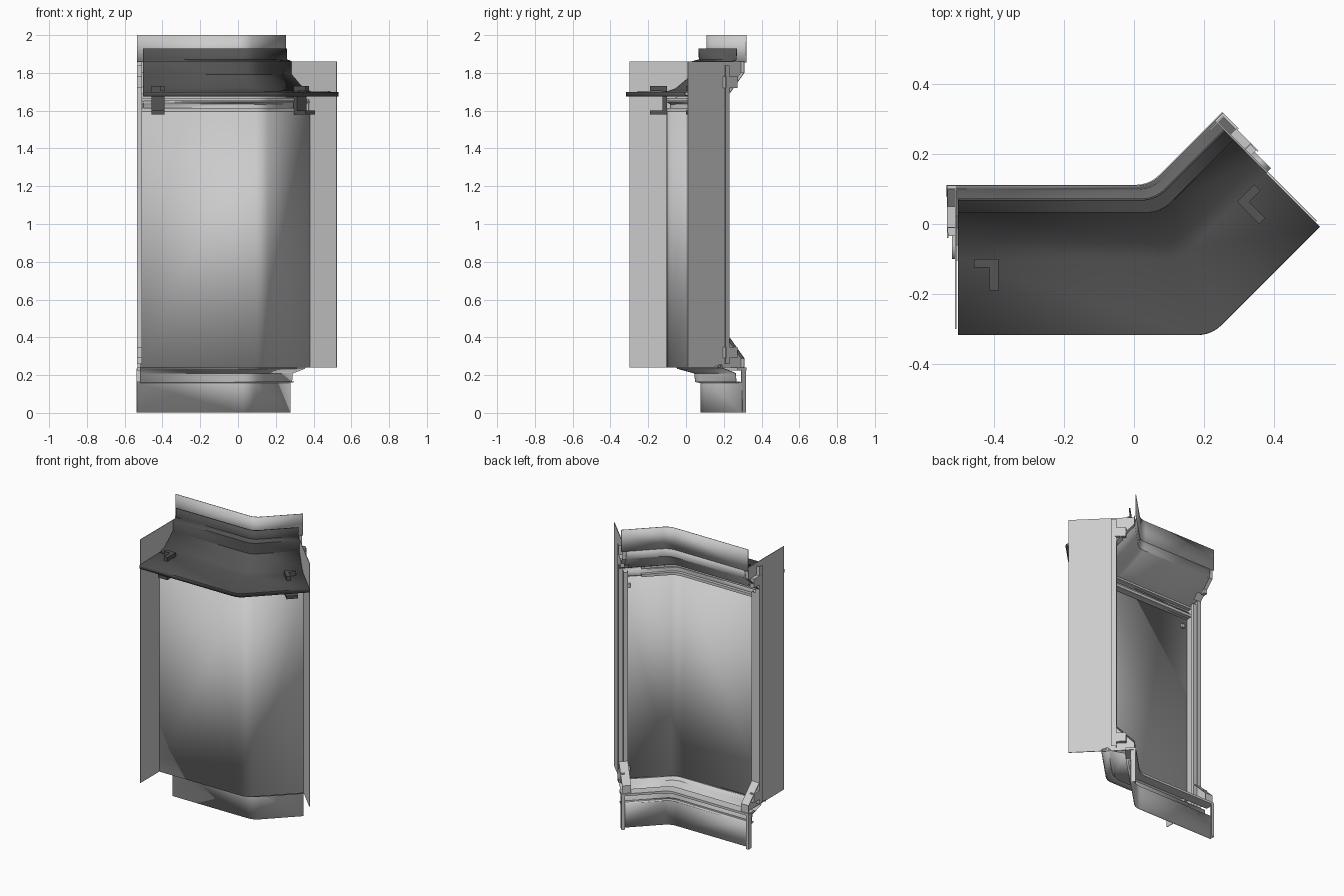
import bpy, bmesh, math

if "Cube" in bpy.data.objects:
    bpy.data.objects.remove(bpy.data.objects["Cube"])

C = 0.09 / math.sqrt(2)      # distance of the bent run from the origin
R2 = math.sqrt(2)
LEFT, RIGHT = -0.508, 0.373  # end positions of the straight and angled runs


def make(name, verts, faces, thick=0.004, smooth=True, mat=None):
    me = bpy.data.meshes.new(name)
    me.from_pydata(verts, [], faces)
    bm = bmesh.new()
    bm.from_mesh(me)
    bmesh.ops.recalc_face_normals(bm, faces=bm.faces)
    bm.to_mesh(me)
    bm.free()
    ob = bpy.data.objects.new(name, me)
    bpy.context.collection.objects.link(ob)
    if thick:
        m = ob.modifiers.new("thickness", "SOLIDIFY")
        m.thickness, m.offset = thick, 0
    if smooth:
        bpy.ops.object.select_all(action='DESELECT')
        ob.select_set(True)
        bpy.context.view_layer.objects.active = ob
        bpy.ops.object.shade_smooth_by_angle(angle=math.radians(25))
    if mat:
        me.materials.append(mat)
    return ob


def angled(s, d, z):
    # point on the 45 degree run: s along it, d outward
    return ((s + d + C) / R2, (s - d - C) / R2, z)


def run(d, z, left, right, t=0.042, n=8):
    # plan path at outward offset d, with a rounded bend
    cx, cy = 0.09 + math.tan(math.pi / 8) * d, -d
    pts = [(left, cy, z)]
    for i in range(n + 1):
        k = i / n
        a, b = (1 - k) ** 2 * t, k * k * t / R2
        pts.append((cx - a + b, cy + b, z))
    pts.append(angled(right, d, z))
    return pts


def sweep(name, prof, left=LEFT, right=RIGHT, closed=False, **kw):
    rows = [run(d, z, left, right) for d, z in prof]
    w = len(rows[0])
    verts = [p for r in rows for p in r]
    faces = []
    k = len(rows)
    for j in range(k if closed else k - 1):
        a, b = j * w, (j + 1) % k * w
        faces += [(a + i, a + i + 1, b + i + 1, b + i) for i in range(w - 1)]
    if closed:
        faces += [[j * w for j in range(k)], [j * w + w - 1 for j in reversed(range(k))]]
    return make(name, verts, faces, **kw)


def end_pt(side, u, d, z):
    # u = distance outward beyond the end of a run
    return (LEFT - u, -d, z) if side == "left" else angled(RIGHT + u, d, z)


def end_strip(name, side, path, z0, z1, **kw):
    n = len(path)
    v = [end_pt(side, u, d, z) for z in (z0, z1) for u, d in path]
    return make(name, v, [(i, i + 1, n + i + 1, n + i) for i in range(n - 1)], **kw)


def end_box(name, side, u0, u1, d0, d1, z0, z1, **kw):
    v = [end_pt(side, u, d, z) for z in (z0, z1) for u, d in
         ((u0, d0), (u1, d0), (u1, d1), (u0, d1))]
    f = [(0, 1, 2, 3), (4, 5, 6, 7)] + [(i, (i + 1) % 4, 4 + (i + 1) % 4, 4 + i) for i in range(4)]
    return make(name, v, f, thick=0, smooth=False, **kw)


dark = bpy.data.materials.new("dark_metal")
dark.diffuse_color = (0.09, 0.09, 0.09, 1)
dark.use_nodes = True
dark.node_tree.nodes["Principled BSDF"].inputs["Base Color"].default_value = dark.diffuse_color

# Bent front panel
sweep("front_panel", [(0.1, 0.24), (0.1, 1.6)])

# Hood: upright flange, steps, slope and projecting plate with lip
sweep("hood", [(-0.07, 1.93), (-0.07, 1.87), (-0.035, 1.86), (-0.035, 1.79),
               (0.055, 1.715), (0.1, 1.70), (0.315, 1.697), (0.315, 1.675)],
      right=0.371, left=-0.503, thick=0.006, mat=dark)
sweep("hood_underside", [(0.315, 1.678), (0.1, 1.68)], right=0.371, left=-0.503, mat=dark)

# Ribbed head and upper back panel
sweep("head_frame", [(0.1, 1.59), (0.082, 1.6), (0.082, 1.635), (0.1, 1.645), (0.07, 1.66),
                     (0.01, 1.69), (-0.10, 1.80), (-0.11, 1.86)])
sweep("upper_back_panel", [(-0.11, 1.855), (-0.11, 2.0)], left=-0.535, right=0.405)
for i, z in enumerate((1.595, 1.65)):
    sweep(f"head_rail_{i + 1}", [(0.104, z), (0.06, z), (0.06, z + 0.018), (0.104, z + 0.018)],
          right=0.25, closed=True, thick=0)

# Sill and lower skirt
sweep("sill", [(0.1, 0.242), (0.06, 0.255), (0.045, 0.235), (-0.045, 0.21),
               (-0.05, 0.165), (-0.078, 0.16)], left=-0.52, right=0.39)
sweep("lower_skirt", [(-0.05, 0.165), (-0.078, 0.16), (-0.078, 0.002)],
      left=-0.535, right=0.405)
sweep("skirt_bead", [(-0.045, 0.225), (-0.11, 0.225), (-0.11, 0.24), (-0.045, 0.24)],
      left=-0.535, right=0.405, closed=True, thick=0)

FIN = [(0.3, 0.24), (0.3, 1.86), (-0.1, 1.86), (-0.1, 1.8), (0.01, 1.69),
       (0.01, 0.4), (-0.1, 0.29), (-0.1, 0.24)]
for side in ("left", "right"):
    # Side fin with flared back corners
    make(f"{side}_side_fin", [end_pt(side, 0.002, d, z) for d, z in FIN],
         [range(len(FIN))], smooth=False)
    # Folded edge channel, inner jamb and skirt return
    end_strip(f"{side}_edge_channel", side, [(0, 0.01), (0.025, 0.01), (0.025, 0.04)],
              0.26, 1.84, smooth=False)
    end_strip(f"{side}_jamb", side, [(-0.006, 0.1), (-0.006, 0.012), (-0.03, 0.012), (-0.03, 0.03)],
              0.245, 1.66, smooth=False)
    end_strip(f"{side}_skirt_return", side, [(0.028, -0.078), (0.028, -0.108), (0.01, -0.108)],
              0.002, 0.235, smooth=False)
    # Sloped flanges closing the flared corners
    for tag, zz in (("lower", ((0.01, 0.4), (-0.1, 0.29), (-0.1, 0.24))),
                    ("upper", ((0.01, 1.69), (-0.1, 1.8), (-0.1, 1.86)))):
        v = [end_pt(side, u, d, z) for d, z in zz for u in (-0.03, 0.025)]
        make(f"{side}_{tag}_flare", v, [(0, 1, 3, 2), (2, 3, 5, 4)], smooth=False)
    # Edge clips
    for i, z in enumerate((0.29, 1.72)):
        end_box(f"{side}_clip_{i + 1}", side, 0.0, 0.027, -0.05, 0.035, z, z + 0.06)
    # Hood brackets passing through the plate
    end_box(f"{side}_bracket_post", side, -0.12, -0.095, 0.1, 0.19, 1.705, 1.73, mat=dark)
    end_box(f"{side}_bracket_stem", side, -0.12, -0.05, 0.1, 0.125, 1.58, 1.73, mat=dark)
    end_box(f"{side}_bracket_foot", side, -0.12, -0.05, 0.1, 0.19, 1.58, 1.6, mat=dark)
    # Small fixing pads inside the front panel
    for i, z in enumerate((0.3, 1.52)):
        end_box(f"{side}_pad_{i + 1}", side, -0.06, -0.035, 0.085, 0.1, z, z + 0.025)
